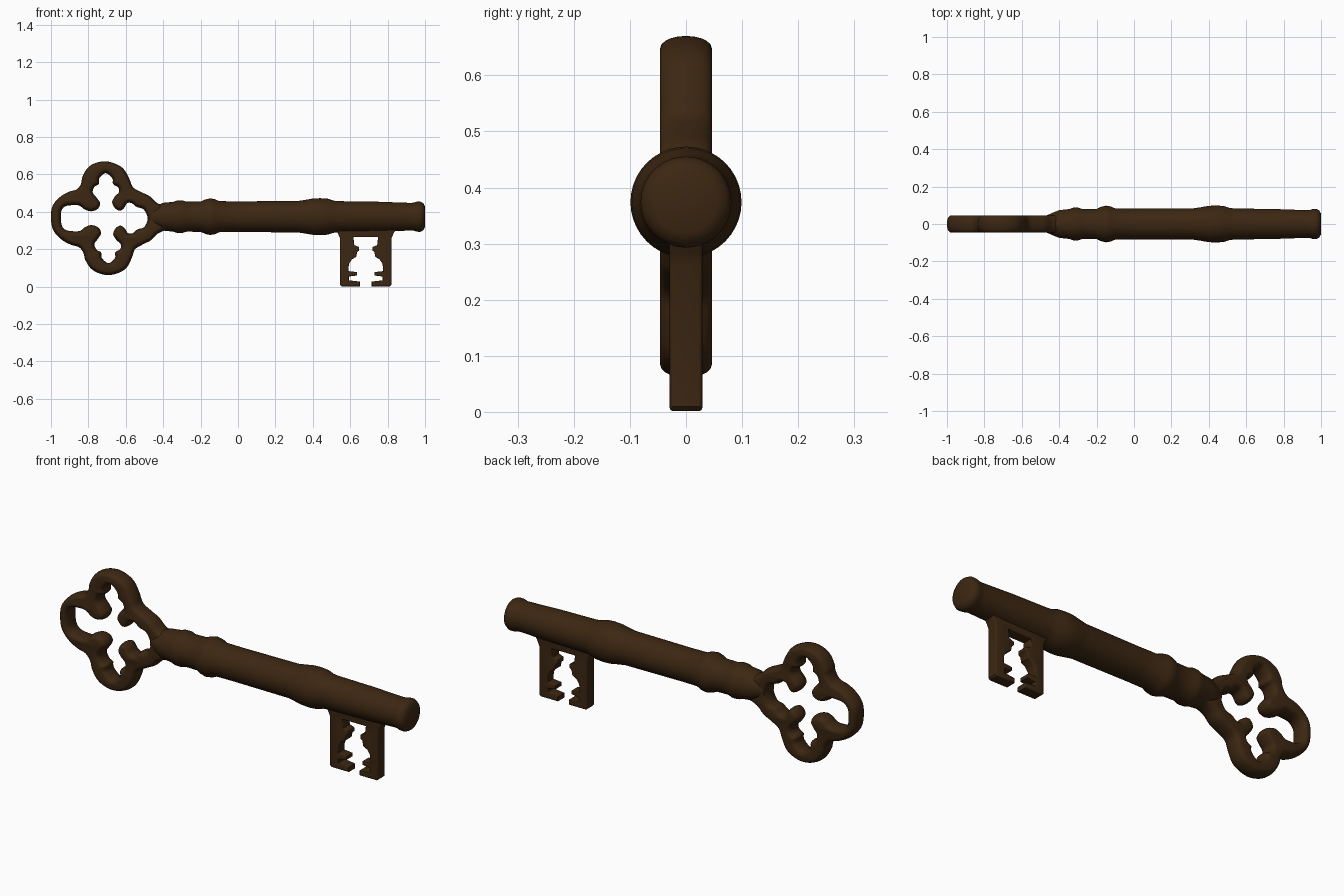
import bpy, bmesh, math
from mathutils import Vector

if "Cube" in bpy.data.objects:
    bpy.data.objects.remove(bpy.data.objects["Cube"])

bronze = bpy.data.materials.new("dark_bronze")
bronze.diffuse_color = (0.045, 0.02, 0.006, 1)
bronze.use_nodes = True
bronze.node_tree.nodes["Principled BSDF"].inputs["Base Color"].default_value = bronze.diffuse_color
AXIS_Z = 0.374   # shaft axis height
BOW_Z = 0.366    # bow mirror line


def smooth_loop(pts, steps=5):
    """Closed Catmull-Rom through the points."""
    out, n = [], len(pts)
    for i in range(n):
        a, b, c, d = (Vector(pts[(i + k - 1) % n]) for k in range(4))
        for s in range(steps):
            t = s / steps
            out.append(0.5 * (2 * b + (c - a) * t + (2 * a - 5 * b + 4 * c - d) * t * t
                              + (3 * b - a - 3 * c + d) * t ** 3))
    return out


def plate(name, loops, bevel, extrude, yscale=1.0, res=4):
    """Filled flat outline (x, z) with rounded rims, as a mesh."""
    cu = bpy.data.curves.new(name, 'CURVE')
    cu.dimensions, cu.fill_mode = '2D', 'BOTH'
    cu.bevel_depth, cu.bevel_resolution = bevel, res
    cu.extrude, cu.offset = extrude, -bevel
    for loop in loops:
        sp = cu.splines.new('POLY')
        sp.points.add(len(loop) - 1)
        for p, co in zip(sp.points, loop):
            p.co = (co[0], co[1], 0, 1)
        sp.use_cyclic_u = True
    ob = bpy.data.objects.new(name, cu)
    bpy.context.collection.objects.link(ob)
    ob.rotation_euler = (math.pi / 2, 0, 0)
    ob.scale = (1, 1, yscale)
    finish(ob, convert=True)
    return ob


def finish(ob, angle=40, convert=False):
    bpy.ops.object.select_all(action='DESELECT')
    ob.select_set(True)
    bpy.context.view_layer.objects.active = ob
    if convert:
        bpy.ops.object.convert(target='MESH')
        ob = bpy.context.object
        bpy.ops.object.transform_apply(location=True, rotation=True, scale=True)
        bm = bmesh.new()
        bm.from_mesh(ob.data)
        bmesh.ops.remove_doubles(bm, verts=bm.verts, dist=0.0002)
        bmesh.ops.recalc_face_normals(bm, faces=bm.faces)
        bm.to_mesh(ob.data)
        bm.free()
    ob.data.materials.clear()
    ob.data.materials.append(bronze)
    bpy.ops.object.shade_smooth_by_angle(angle=math.radians(angle))


def mirrored(half):
    """Mirror a half outline over the bow line; the bow leans slightly."""
    full = half + [(x, -z) for x, z in reversed(half) if z > 0]
    return [(x - 0.033 * z, z + BOW_Z) for x, z in full]


# bow: quatrefoil ring with a pierced cross
outline = [(-1, 0), (-.99, .064), (-.95, .112), (-.90, .141), (-.855, .155), (-.832, .187),
           (-.825, .22), (-.797, .267), (-.755, .294), (-.70, .304), (-.645, .291),
           (-.602, .262), (-.573, .208), (-.556, .166), (-.515, .141), (-.468, .117),
           (-.435, .085), (-.40, .068), (-.36, .06), (-.35, 0)]
hole = [(-.947, 0), (-.942, .042), (-.92, .064), (-.878, .07), (-.845, .067), (-.82, .048),
        (-.785, .037), (-.748, .05), (-.735, .08), (-.75, .107), (-.772, .137), (-.762, .168),
        (-.738, .183), (-.735, .213), (-.70, .241), (-.665, .213), (-.662, .183),
        (-.635, .165), (-.632, .139), (-.655, .115), (-.67, .085), (-.657, .055),
        (-.632, .04), (-.61, .052), (-.59, .08), (-.565, .08), (-.54, .06), (-.503, .047),
        (-.483, 0)]
plate("bow", [smooth_loop(mirrored(outline)), smooth_loop(mirrored(hole))], 0.022, 0.001, 2.0)

# shaft: turned profile along x with collars
profile = [(-.478, .0), (-.475, .042), (-.44, .058), (-.40, .074), (-.345, .08), (-.325, .087),
           (-.30, .088), (-.275, .08), (-.20, .081), (-.175, .092), (-.15, .098), (-.125, .094),
           (-.10, .083), (0, .082), (.32, .084), (.36, .09), (.40, .097), (.44, .099),
           (.48, .096), (.51, .086), (.54, .083), (.75, .08), (.92, .074), (.94, .075),
           (.955, .08), (.975, .081), (.99, .073), (1.0, .055), (1.0, 0)]
bm = bmesh.new()
vs = [bm.verts.new((x, 0, AXIS_Z + r)) for x, r in profile]
es = [bm.edges.new(p) for p in zip(vs, vs[1:])]
bmesh.ops.spin(bm, geom=vs + es, cent=(0, 0, AXIS_Z), axis=(1, 0, 0),
               angle=2 * math.pi, steps=40)
bmesh.ops.remove_doubles(bm, verts=bm.verts, dist=0.0005)
bmesh.ops.recalc_face_normals(bm, faces=bm.faces)
me = bpy.data.meshes.new("shaft")
bm.to_mesh(me)
bm.free()
shaft = bpy.data.objects.new("shaft", me)
bpy.context.collection.objects.link(shaft)
finish(shaft, 50)

# bit: two notched legs mirrored about their middle, joined under the shaft
MID = 0.683
left = [(.683, .265), (.617, .265), (.622, .222), (.648, .212), (.648, .194), (.637, .184),
        (.632, .16), (.608, .145), (.593, .122), (.59, .083), (.637, .078), (.637, .06),
        (.593, .054), (.593, .034), (.652, .027), (.652, .002), (.553, .002), (.545, .01),
        (.545, .26), (.535, .283), (.52, .31), (.683, .33)]
# order: inner edge of left leg, outer edge, top, then the mirrored way back
right = [(2 * MID - x, z) for x, z in reversed(left[1:-1])]
plate("bit", [left + right], 0.005, 0.024, 1.0, 2)
